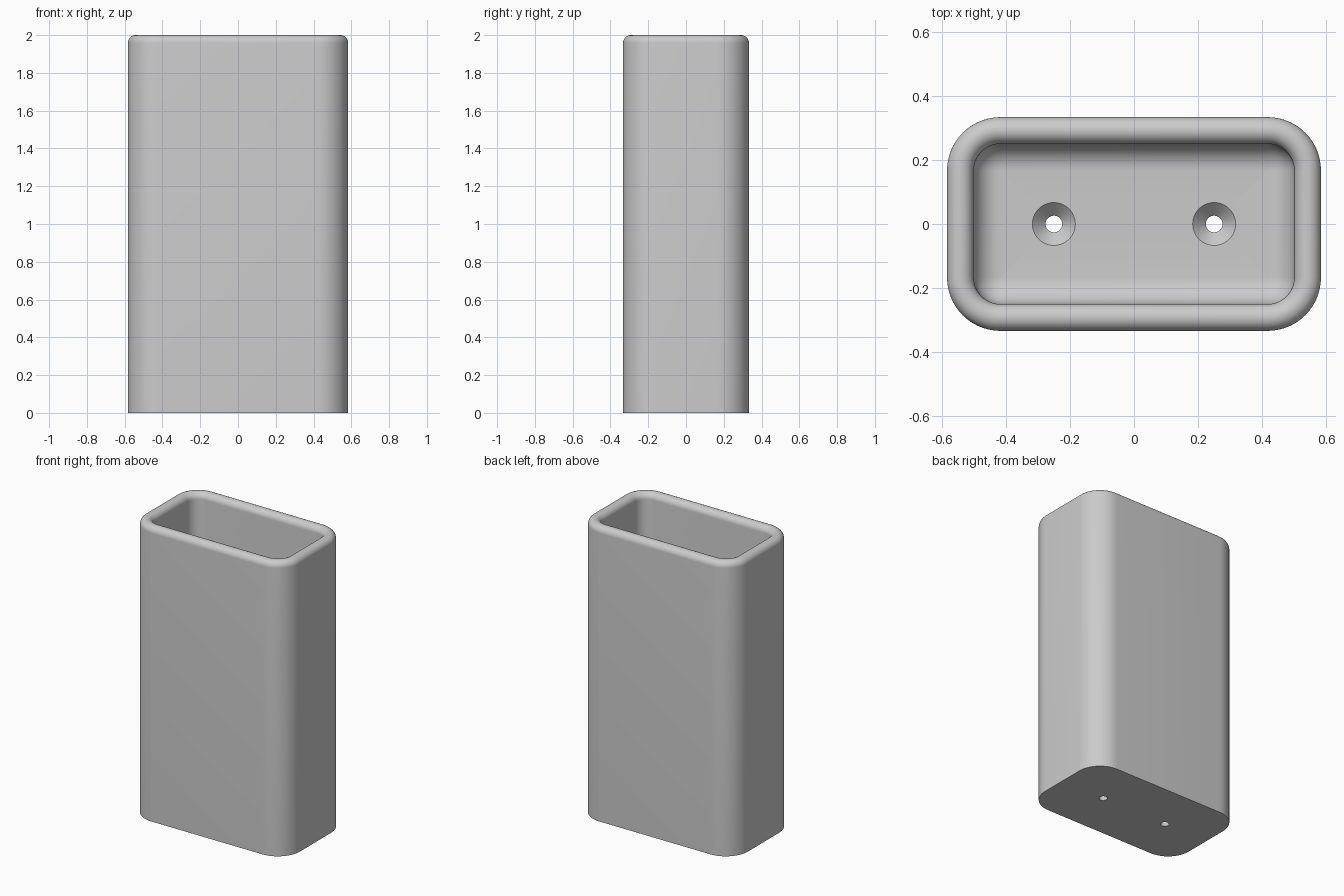
import bpy, bmesh
from math import pi, sin, cos

cube = bpy.data.objects.get("Cube")
if cube:
    bpy.data.objects.remove(cube)

WALL = 1 / 12                  # wall, floor and fillet size
HALF_X, HALF_Y, HEIGHT = 7 * WALL, 4 * WALL, 2.0
CORNER = 2 * WALL              # outer corner radius
SEG = 14                       # steps per corner
HOLE, SINK = 0.026, 0.067      # screw hole and countersink radii

bm = bmesh.new()


def rounded_ring(inset, z):
    """Rounded rectangle of vertices, offset inwards from the outside wall."""
    r = max(CORNER - inset, 0)
    cx, cy = HALF_X - inset - r, HALF_Y - inset - r
    verts = []
    for k, (sx, sy) in enumerate([(1, 1), (-1, 1), (-1, -1), (1, -1)]):
        for i in range(SEG + 1):
            a = (k + i / SEG) * pi / 2
            verts.append(bm.verts.new((sx * cx + r * cos(a), sy * cy + r * sin(a), z)))
    return verts


def circle_ring(x, radius, z, n=40):
    return [bm.verts.new((x + radius * cos(2 * pi * i / n), radius * sin(2 * pi * i / n), z))
            for i in range(n)]


def bridge(rings):
    for a, b in zip(rings, rings[1:]):
        for i in range(len(a)):
            j = (i + 1) % len(a)
            bm.faces.new((a[i], a[j], b[j], b[i]))


def fill(loops):
    """Flat face between an outer loop and the hole loops."""
    edges = []
    for loop in loops:
        for i, v in enumerate(loop):
            w = loop[(i + 1) % len(loop)]
            edges.append(bm.edges.get((v, w)) or bm.edges.new((v, w)))
    bmesh.ops.triangle_fill(bm, edges=edges, use_beauty=True)


# Wall section: outside, half-round rim, inside, floor fillet
rim = WALL / 2
profile = [(0, 0)]
for i in range(17):
    a = pi * i / 16
    profile.append((rim - rim * cos(a), HEIGHT - rim + rim * sin(a)))
for i in range(11):
    a = pi / 2 * i / 10
    profile.append((2 * WALL - WALL * cos(a), 2 * WALL - WALL * sin(a)))
# The last ring has sharp corners, so it stops just short of them
profile[-1] = (2 * WALL - 0.001, WALL)
shell = [rounded_ring(*p) for p in profile]
bridge(shell)

# Countersunk screw holes through the floor
holes = []
for x in (-3 * WALL, 3 * WALL):
    rings = [circle_ring(x, SINK, WALL),
             circle_ring(x, HOLE, WALL - (SINK - HOLE)),
             circle_ring(x, HOLE, 0)]
    bridge(rings)
    holes.append(rings)

fill([shell[-1]] + [h[0] for h in holes])
fill([shell[0]] + [h[-1] for h in holes])
bmesh.ops.recalc_face_normals(bm, faces=bm.faces)

mesh = bpy.data.meshes.new("holder_body")
bm.to_mesh(mesh)
bm.free()
body = bpy.data.objects.new("holder_body", mesh)
bpy.context.collection.objects.link(body)

# Plain grey material
grey = bpy.data.materials.new("light grey")
grey.use_nodes = True
colour = (0.6, 0.6, 0.6, 1)
grey.diffuse_color = colour
grey.node_tree.nodes["Principled BSDF"].inputs["Base Color"].default_value = colour
mesh.materials.append(grey)

bpy.ops.object.select_all(action="DESELECT")
body.select_set(True)
bpy.context.view_layer.objects.active = body
bpy.ops.object.shade_smooth_by_angle(angle=pi / 6)
